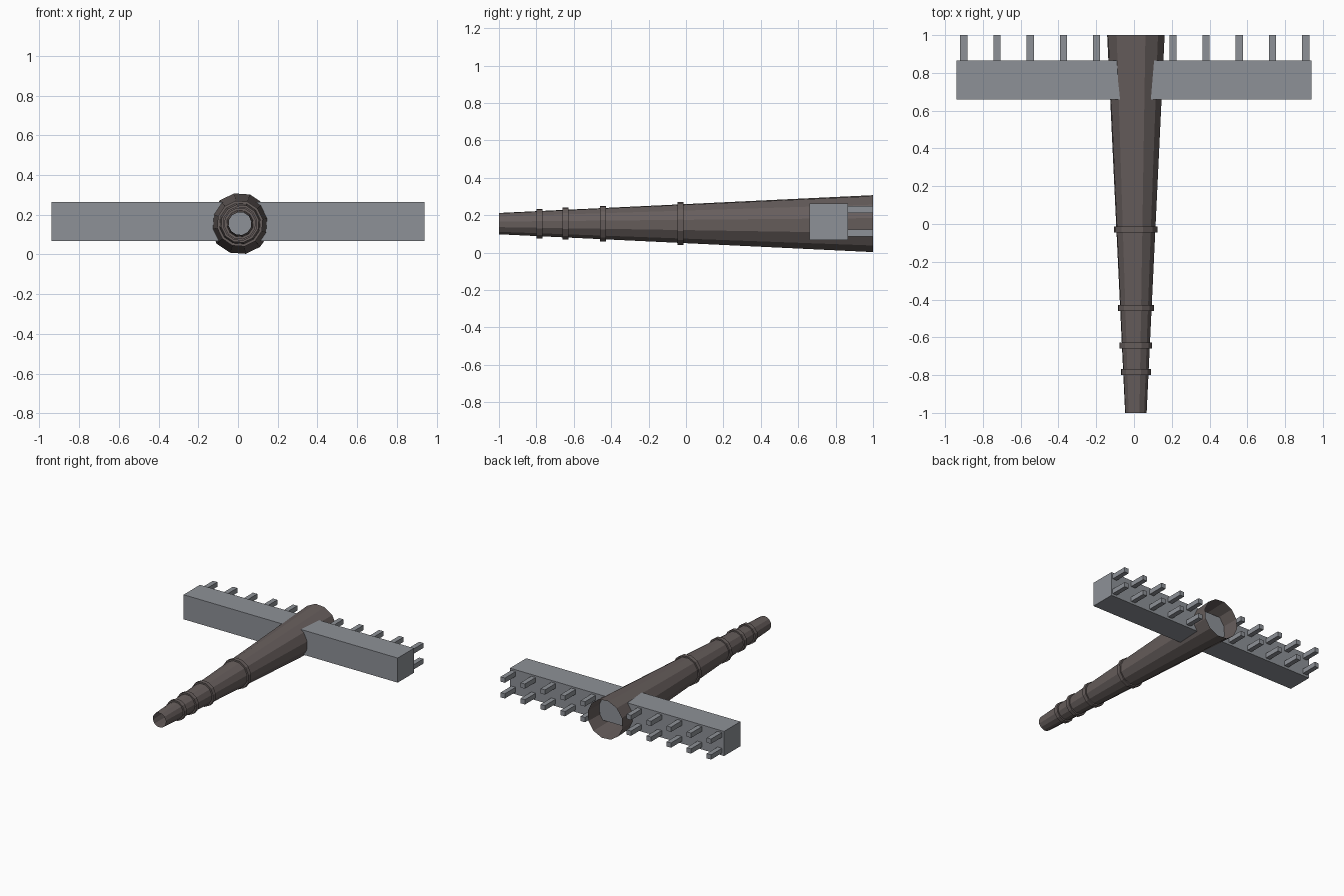
import bpy, bmesh, math

if "Cube" in bpy.data.objects:
    bpy.data.objects.remove(bpy.data.objects["Cube"])

AXIS_X, AXIS_Z = 0.01, 0.155   # centre line of the handle
SIDES = 12
TURN = math.radians(11)


def material(name, rgb):
    m = bpy.data.materials.new(name)
    m.diffuse_color = (*rgb, 1)
    m.use_nodes = True
    m.node_tree.nodes["Principled BSDF"].inputs["Base Color"].default_value = m.diffuse_color
    return m


metal = material("grey_metal", (0.27, 0.285, 0.31))
wood = material("dark_wood", (0.135, 0.112, 0.108))


def finish(name, bm, mat):
    me = bpy.data.meshes.new(name)
    bm.to_mesh(me)
    bm.free()
    me.materials.append(mat)
    ob = bpy.data.objects.new(name, me)
    bpy.context.collection.objects.link(ob)
    return ob


def tube(name, profile, mat):
    """Open faceted tube along y through (y, radius) points."""
    bm = bmesh.new()
    loops = []
    for y, r in profile:
        angles = [TURN + 2 * math.pi * i / SIDES for i in range(SIDES)]
        loops.append([bm.verts.new((AXIS_X + r * math.cos(a), y, AXIS_Z + r * math.sin(a)))
                      for a in angles])
    for a, b in zip(loops, loops[1:]):
        for i in range(SIDES):
            j = (i + 1) % SIDES
            bm.faces.new((a[i], a[j], b[j], b[i]))
    return finish(name, bm, mat)


def add_box(bm, x0, x1, y0, y1, z0, z1):
    for v in bmesh.ops.create_cube(bm, size=1)["verts"]:
        v.co = ((x0 + x1) / 2 + v.co.x * (x1 - x0),
                (y0 + y1) / 2 + v.co.y * (y1 - y0),
                (z0 + z1) / 2 + v.co.z * (z1 - z0))


def handle_radius(y):
    return 0.058 + (0.155 - 0.058) * (y + 1) / 2


# Handle: open tapered tube
tube("handle", [(-1, handle_radius(-1)), (1, handle_radius(1))], wood)

# Raised grip rings
for n, y in enumerate((-0.03, -0.445, -0.643, -0.783)):
    r, h = handle_radius(y), 0.016
    tube(f"grip_ring_{n + 1}", [(y - h, r - 0.002), (y - h, r + 0.012),
                                (y + h, r + 0.012), (y + h, r - 0.002)], wood)

# Cross bar
bm = bmesh.new()
add_box(bm, -0.94, 0.94, 0.66, 0.865, 0.068, 0.263)
finish("cross_bar", bm, metal)

# Two rows of teeth on either side of the handle
bm = bmesh.new()
for side in (-1, 1):
    for k in range(5):
        x = 0.004 + side * (0.202 + 0.1758 * k)
        for z in (0.105, 0.23):
            add_box(bm, x - 0.019, x + 0.019, 0.86, 1.0, z - 0.019, z + 0.019)
finish("teeth", bm, metal)
